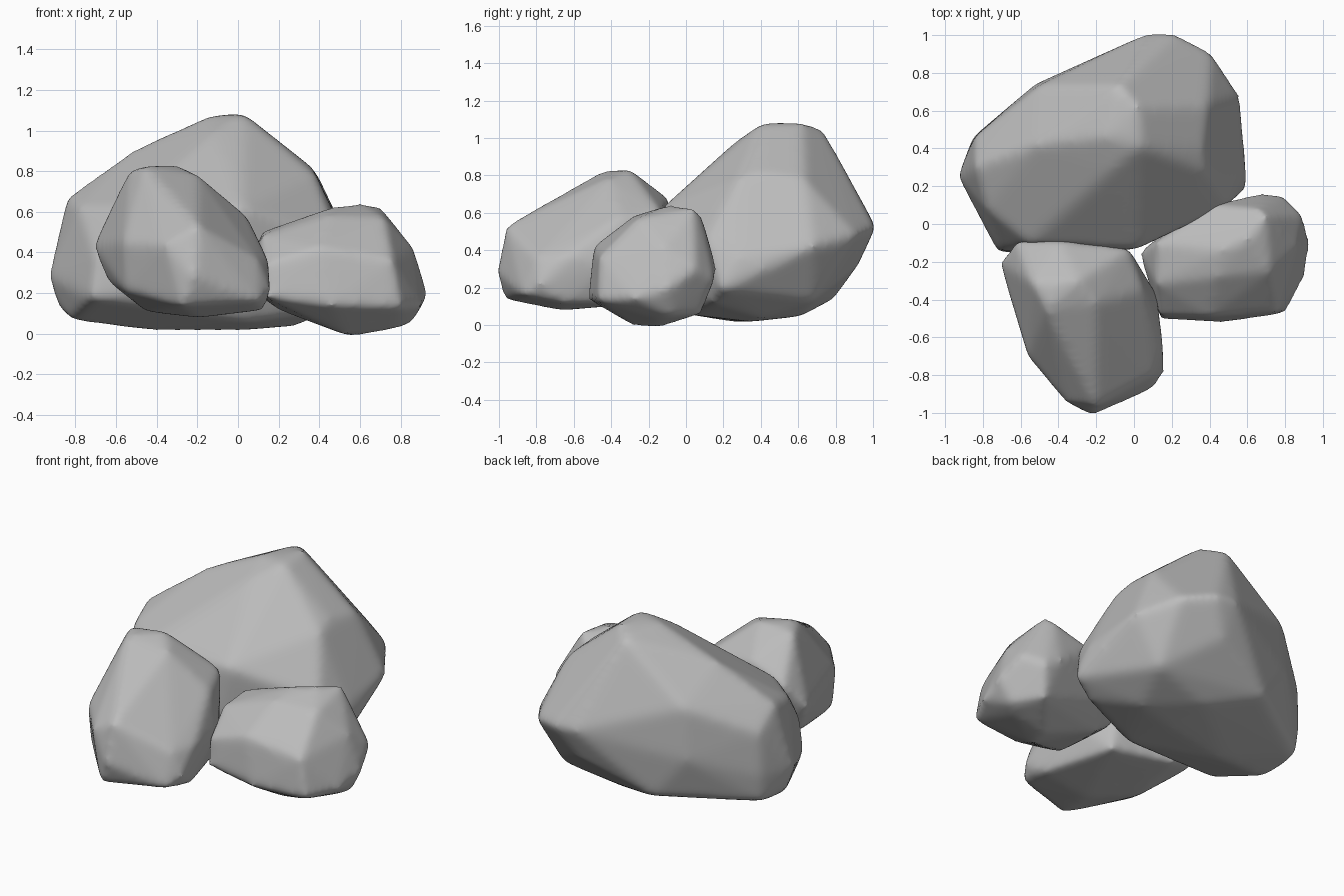
import bpy
import bmesh

# Remove the default cube
cube = bpy.data.objects.get("Cube")
if cube:
    bpy.data.objects.remove(cube, do_unlink=True)

# One plain stone colour
stone = bpy.data.materials.new("grey stone")
stone.use_nodes = True
grey = (0.5, 0.5, 0.5, 1.0)
stone.diffuse_color = grey
shader = stone.node_tree.nodes["Principled BSDF"]
shader.inputs["Base Color"].default_value = grey
shader.inputs["Roughness"].default_value = 0.9


def make_boulder(name, corners, rounding):
    """Wrap corner points (in hundredths of a unit) in a hull and wear its edges."""
    mesh = bpy.data.meshes.new(name)
    bm = bmesh.new()
    for corner in corners:
        bm.verts.new([value / 100 for value in corner])
    hull = bmesh.ops.convex_hull(bm, input=bm.verts)
    loose = [v for v in set(hull["geom_interior"] + hull["geom_unused"])
             if isinstance(v, bmesh.types.BMVert)]
    bmesh.ops.delete(bm, geom=loose, context="VERTS")
    bmesh.ops.recalc_face_normals(bm, faces=bm.faces)
    bm.to_mesh(mesh)
    bm.free()

    boulder = bpy.data.objects.new(name, mesh)
    bpy.context.collection.objects.link(boulder)
    mesh.materials.append(stone)

    # Even surface, worn edges, then a slight swell to recover the lost size
    remesh = boulder.modifiers.new("even surface", "REMESH")
    remesh.mode = "VOXEL"
    remesh.voxel_size = 0.02
    remesh.use_smooth_shade = True
    wear = boulder.modifiers.new("worn edges", "SMOOTH")
    wear.factor = 0.5
    wear.iterations = rounding
    swell = boulder.modifiers.new("swell", "DISPLACE")
    swell.mid_level = 0
    swell.strength = 0.003
    return boulder


# Large boulder at the back: crown, shoulders, girth, underside
make_boulder("back_boulder", [
    (-14, 46, 107), (3, 41, 108), (2, 62, 108), (-8, 73, 105), (-12, 28, 99),
    (-52, 42, 90), (-84, 30, 67), (-78, 8, 62), (36, 40, 82), (38, 28, 78),
    (39, 63, 78), (-50, 73, 72), (-84, 46, 55),
    (-93, 25, 28), (-89, 28, 15), (-85, 46, 28), (-52, 74, 40),
    (8, 101, 53), (22, 101, 52), (41, 91, 48), (56, 68, 42),
    (58, 28, 36), (50, 10, 45), (60, 19, 19),
    (-70, -14, 38), (-55, -10, 62), (2, -13, 62), (-5, -14, 30),
    (-82, 18, 7), (-84, 44, 11), (-45, 25, 2), (5, 35, 2), (28, 40, 4),
    (0, 62, 5), (38, 68, 13), (10, 92, 32), (-32, 79, 14), (-72, -15, 17),
    (5, 0, 6), (46, 14, 12),
], 22)

# Tall boulder at the front
make_boulder("front_boulder", [
    (-53, -32, 81), (-46, -45, 82), (-30, -30, 83), (-20, -42, 78),
    (-62, -9, 58), (-40, -9, 67), (-3, -13, 60), (5, -35, 57),
    (-71, -20, 43), (-62, -45, 42), (-56, -70, 45), (-36, -94, 44),
    (-20, -96, 53), (-22, -101, 28), (-28, -97, 14), (10, -87, 16),
    (16, -78, 22), (15, -64, 36), (10, -80, 36), (12, -38, 34),
    (-55, -68, 21), (-64, -25, 26), (-45, -50, 11), (-20, -67, 8),
    (13, -66, 12), (0, -20, 12), (-40, -12, 14),
], 16)

# Low boulder on the left side
make_boulder("side_boulder", [
    (46, -14, 62), (60, -8, 64), (70, 4, 62), (66, 8, 58), (44, -28, 58),
    (12, -10, 50), (12, -32, 48), (72, -25, 57), (42, 10, 50),
    (68, 16, 30), (79, 15, 24), (89, 5, 30), (86, -12, 42), (93, -10, 19),
    (90, -28, 14), (80, -47, 13), (76, -46, 36), (46, -52, 14), (40, -49, 42),
    (14, -50, 18), (14, -48, 34), (85, -8, 5), (78, -14, 3), (74, 8, 6),
    (56, -14, -1), (52, -28, 0), (20, -10, 12), (3, -15, 25), (25, 2, 25),
], 14)
